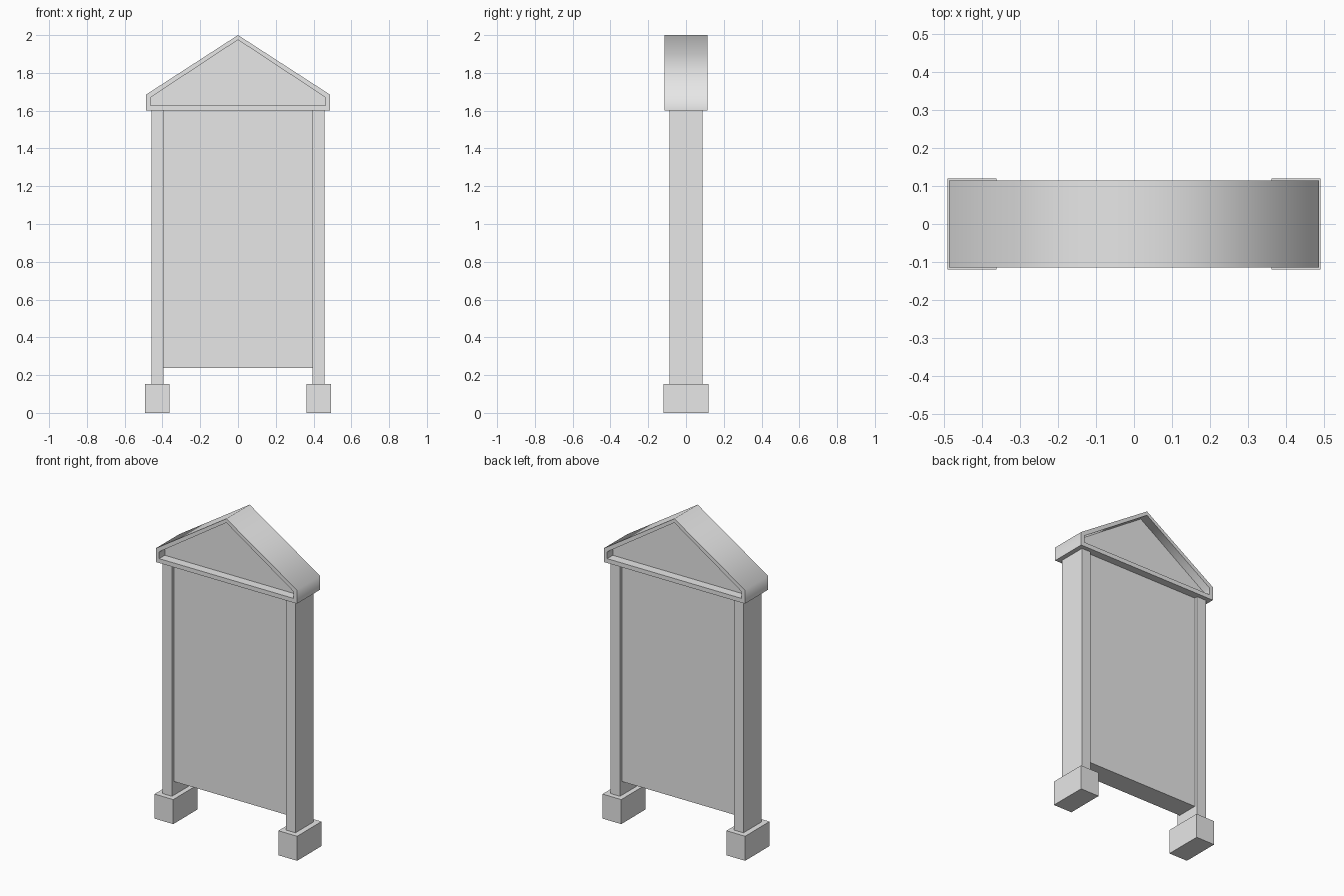
import bpy
import bmesh
from math import radians

if "Cube" in bpy.data.objects:
    bpy.data.objects.remove(bpy.data.objects["Cube"], do_unlink=True)

GREY = (0.8, 0.8, 0.8, 1.0)
grey = bpy.data.materials.new("light grey")
grey.use_nodes = True
grey.diffuse_color = GREY
grey.node_tree.nodes["Principled BSDF"].inputs["Base Color"].default_value = GREY


def finish(name, bm):
    bmesh.ops.recalc_face_normals(bm, faces=bm.faces)
    mesh = bpy.data.meshes.new(name)
    bm.to_mesh(mesh)
    bm.free()
    mesh.materials.append(grey)
    obj = bpy.data.objects.new(name, mesh)
    bpy.context.collection.objects.link(obj)
    return obj


def box(name, x0, x1, half_depth, z0, z1):
    bm = bmesh.new()
    bmesh.ops.create_cube(bm, size=1)
    bmesh.ops.scale(bm, vec=(x1 - x0, 2 * half_depth, z1 - z0), verts=bm.verts)
    bmesh.ops.translate(bm, vec=((x0 + x1) / 2, 0, (z0 + z1) / 2), verts=bm.verts)
    return finish(name, bm)


def gable(half_width, base, eave, peak):
    """House-shaped outline in x and z."""
    return [(-half_width, base), (half_width, base), (half_width, eave),
            (0, peak), (-half_width, eave)]


def ring_of(bm, outline, y):
    return [bm.verts.new((x, y, z)) for x, z in outline]


def bridge(bm, a, b):
    for i in range(len(a)):
        j = (i + 1) % len(a)
        bm.faces.new((a[i], a[j], b[j], b[i]))


outer = gable(0.487, 1.60, 1.685, 2.0)
inner = gable(0.463, 1.627, 1.67, 1.975)

# Roof frame: a gable-shaped ring, open at front and back
bm = bmesh.new()
D = 0.115
loops = [ring_of(bm, outer, -D), ring_of(bm, outer, D),
         ring_of(bm, inner, D), ring_of(bm, inner, -D)]
for i in range(4):
    bridge(bm, loops[i], loops[(i + 1) % 4])
roof = finish("roof_frame", bm)
bpy.ops.object.select_all(action="DESELECT")
roof.select_set(True)
bpy.context.view_layer.objects.active = roof
bpy.ops.object.shade_smooth_by_angle(angle=radians(70))

# Recessed gable panel inside the frame
bm = bmesh.new()
front, back = ring_of(bm, inner, -0.06), ring_of(bm, inner, 0.06)
bridge(bm, front, back)
bm.faces.new(front)
bm.faces.new(back)
finish("gable_panel", bm)

# Notice board between the posts
box("board", -0.394, 0.394, 0.067, 0.237, 1.60)

# Posts and footings on both sides
for side, s in (("left", 1), ("right", -1)):
    box(side + "_post", *sorted((s * 0.394, s * 0.458)), 0.088, 0.153, 1.60)
    box(side + "_footing", *sorted((s * 0.363, s * 0.492)), 0.12, 0, 0.153)
